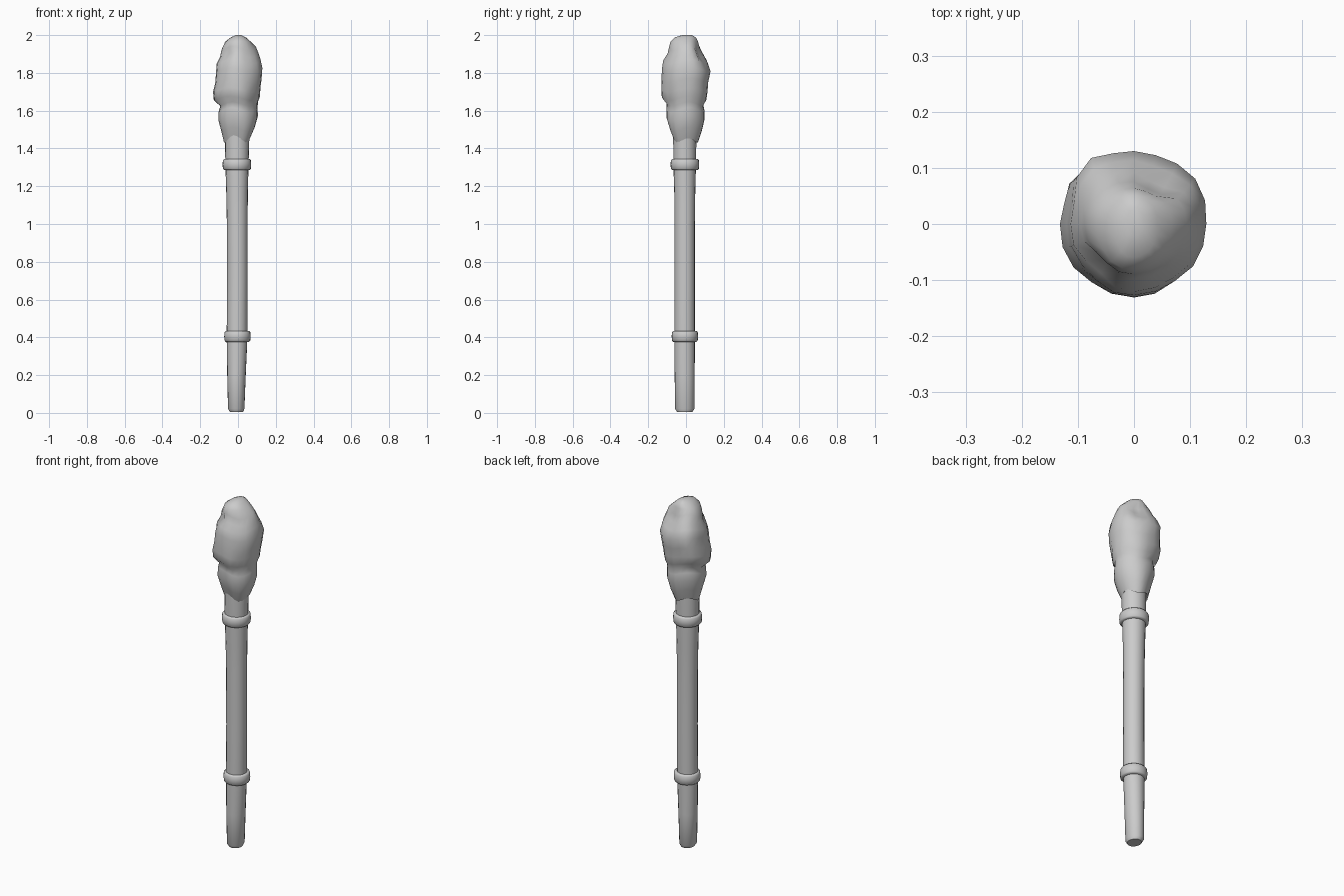
import bpy, math


def loft(name, rows, sides, lump=None, closed=False, angle=50):
    """Skin rings given as (z, left, right, front, back) extents about the axis."""
    verts, faces = [], []
    for z, xl, xr, yf, yb in rows:
        cx = cy = 0
        for i in range(sides):
            a = 2 * math.pi * i / sides
            c, s = math.cos(a), math.sin(a)
            k, dz = lump(a, z) if lump else (1, 0)
            x = c * (xr if c > 0 else -xl)
            y = s * (yb if s > 0 else -yf)
            # offset centre so shafts stay circular
            if not lump:
                x = (xl + xr) / 2 + c * (xr - xl) / 2
                y = (yf + yb) / 2 + s * (yb - yf) / 2
            verts.append((x * k, y * k, z + dz))
    n = len(rows)
    for r in range(n if closed else n - 1):
        for i in range(sides):
            j, q = (i + 1) % sides, (r + 1) % n
            faces.append((r * sides + i, r * sides + j, q * sides + j, q * sides + i))
    if not closed:
        faces.append(tuple(reversed(range(sides))))
        faces.append(tuple(range((n - 1) * sides, n * sides)))
    me = bpy.data.meshes.new(name)
    me.from_pydata(verts, [], faces)
    ob = bpy.data.objects.new(name, me)
    bpy.context.collection.objects.link(ob)
    bpy.ops.object.select_all(action='DESELECT')
    ob.select_set(True)
    bpy.context.view_layer.objects.active = ob
    bpy.ops.object.shade_smooth_by_angle(angle=math.radians(angle))
    return ob


# Slightly crooked wooden handle
loft("handle", [
    (0.005, -0.043, 0.027, -0.047, 0.034),
    (0.022, -0.053, 0.034, -0.058, 0.045),
    (0.20, -0.057, 0.041, -0.060, 0.046),
    (0.40, -0.060, 0.050, -0.061, 0.047),
    (0.70, -0.058, 0.051, -0.061, 0.047),
    (1.00, -0.059, 0.051, -0.061, 0.047),
    (1.16, -0.062, 0.052, -0.062, 0.049),
    (1.32, -0.067, 0.056, -0.067, 0.053),
    (1.52, -0.070, 0.062, -0.068, 0.056),
], 20)


# Rounded metal bands
def band(name, z, cx, cy, r):
    rows = []
    for dz, dr in [(-0.028, -0.025), (-0.029, -0.006), (-0.022, 0), (0, 0.002),
                   (0.022, 0), (0.029, -0.006), (0.028, -0.025)]:
        q = r + dr
        rows.append((z + dz, cx - q, cx + q, cy - q, cy + q))
    loft(name, rows, 24, closed=True, angle=60)


band("lower_band", 0.405, -0.003, -0.006, 0.068)
band("upper_band", 1.315, -0.006, -0.006, 0.074)


# Lumpy wrapped cloth head
def bump(a, z, a0, z0, wa, wz):
    d = (a - math.radians(a0) + math.pi) % (2 * math.pi) - math.pi
    return math.exp(-(d / wa) ** 2 - ((z - z0) / wz) ** 2)


def lump(a, z):
    k = 1 + 0.025 * math.sin(5 * a + 9 * z) * abs(math.sin(2 * a))
    k += 0.15 * bump(a, z, 135, 1.78, 0.3, 0.10)
    k += 0.07 * bump(a, z, 25, 1.78, 0.3, 0.10)
    k -= 0.20 * bump(a, z, 232, 1.89, 0.35, 0.035)
    k -= 0.22 * bump(a, z, 62, 1.91, 0.3, 0.04)
    k -= 0.10 * bump(a, z, 315, 1.67, 0.35, 0.04)
    dz = 0.012 * math.sin(3 * a + 1) * (1 if z < 1.95 else 0)
    return k, dz


loft("cloth_head", [
    (1.455, -0.050, 0.045, -0.050, 0.045),
    (1.442, -0.074, 0.062, -0.062, 0.064),
    (1.50, -0.088, 0.088, -0.086, 0.084),
    (1.56, -0.104, 0.105, -0.104, 0.098),
    (1.605, -0.102, 0.104, -0.103, 0.098),
    (1.635, -0.094, 0.105, -0.102, 0.092),
    (1.665, -0.128, 0.116, -0.128, 0.108),
    (1.71, -0.132, 0.118, -0.131, 0.114),
    (1.76, -0.120, 0.124, -0.130, 0.118),
    (1.815, -0.116, 0.128, -0.127, 0.130),
    (1.86, -0.113, 0.119, -0.121, 0.114),
    (1.895, -0.095, 0.108, -0.098, 0.094),
    (1.93, -0.088, 0.094, -0.090, 0.076),
    (1.965, -0.068, 0.068, -0.082, 0.064),
    (1.988, -0.038, 0.042, -0.060, 0.052),
    (2.000, -0.012, 0.018, -0.020, 0.030),
], 20, lump, angle=70)
